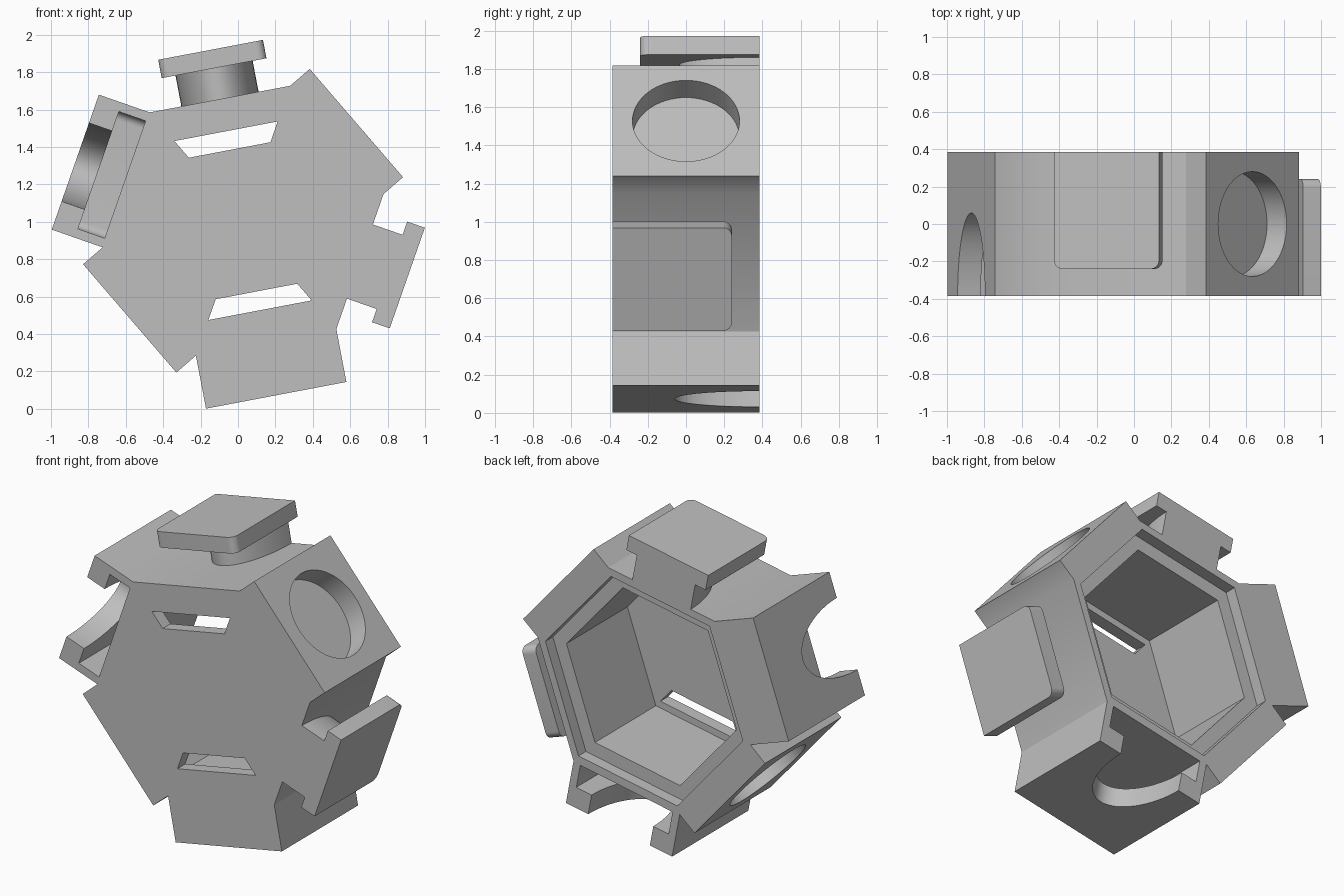
import bpy, bmesh, math
from mathutils import Vector

if "Cube" in bpy.data.objects:
    bpy.data.objects.remove(bpy.data.objects["Cube"])

CENTRE = Vector((0.027, 0, 1.006))
TILT = 100.75                 # direction of the top side, degrees
APOTHEM, HALF_SIDE = 0.662, 0.382
FACE = 0.385                  # front and back faces at -FACE and +FACE
KNOB_OUT, SOCKET_OUT, DISC_OUT = 0.93, 0.95, 0.80

grey = bpy.data.materials.new("plain grey")
grey.use_nodes = True
COLOUR = (0.52, 0.52, 0.52, 1)
grey.diffuse_color = COLOUR
grey.node_tree.nodes["Principled BSDF"].inputs["Base Color"].default_value = COLOUR


def at(side, u, y, d):
    """Point on a side: u along it, y in depth, d outward from the centre."""
    a = math.radians(TILT - 60 * side)
    n = Vector((math.cos(a), 0, math.sin(a)))
    t = Vector((math.sin(a), 0, -math.cos(a)))
    return CENTRE + n * d + t * u + Vector((0, y, 0))


def prism(name, points, vector):
    bm = bmesh.new()
    face = bm.faces.new([bm.verts.new(p) for p in points])
    ext = bmesh.ops.extrude_face_region(bm, geom=[face])
    moved = [v for v in ext["geom"] if isinstance(v, bmesh.types.BMVert)]
    bmesh.ops.translate(bm, verts=moved, vec=vector)
    bmesh.ops.recalc_face_normals(bm, faces=bm.faces)
    mesh = bpy.data.meshes.new(name)
    bm.to_mesh(mesh)
    bm.free()
    mesh.materials.append(grey)
    obj = bpy.data.objects.new(name, mesh)
    bpy.context.collection.objects.link(obj)
    return obj


def side_prism(name, side, plan, d0, d1):
    points = [at(side, u, y, d0) for u, y in plan]
    return prism(name, points, at(side, 0, 0, d1) - at(side, 0, 0, d0))


def hexagon(apothem, y):
    return [at(s, -apothem * math.tan(math.pi / 6), y, apothem) for s in range(6)]


def half_ellipse(r, facing, extra=0.0):
    """Plan of a stem twice as long as wide, starting at the open face."""
    arc = [math.pi * i / 32 for i in range(33)]
    pts = [(r * math.cos(a), facing * (FACE - 2 * r * math.sin(a))) for a in arc]
    if extra:
        pts += [(-r, facing * (FACE + extra)), (r, facing * (FACE + extra))]
    return pts


def rounded_plate(half, length, r, facing, extra=0.0):
    """Rectangle from the open face with two rounded corners at the closed end."""
    end = FACE - length
    pts = [(half, facing * (FACE + extra))]
    for sx, first in ((1, 0), (-1, 90)):
        for i in range(9):
            a = math.radians(first + i * 90 / 8)
            pts.append((sx * (half - r) + r * math.cos(a),
                        facing * (end + r - r * math.sin(a))))
    return pts + [(-half, facing * (FACE + extra))]


def smooth(obj):
    bpy.ops.object.select_all(action="DESELECT")
    obj.select_set(True)
    bpy.context.view_layer.objects.active = obj
    bpy.ops.object.shade_smooth_by_angle(angle=math.radians(30))


# Sides clockwise from the top: side number -> facing of its open end
KNOBS = {0: 1, 2: -1}
SOCKETS = {3: 1, 5: -1}
DISCS = (1, 4)

# Body outline with a raised block on each socket and disc side
outline = []
for s in range(6):
    outline.append(at(s, -HALF_SIDE, -FACE, APOTHEM))
    if s not in KNOBS:
        out = SOCKET_OUT if s in SOCKETS else DISC_OUT
        outline += [at(s, u, -FACE, out) for u in (-HALF_SIDE, HALF_SIDE)]
body = prism("hexagonal_body", outline, Vector((0, 2 * FACE, 0)))

# Hollow interior, with a rebate round the open back
cutters = [prism("cavity_cutter", hexagon(0.53, -FACE + 0.08), Vector((0, 1, 0))),
           prism("rebate_cutter", hexagon(0.615, FACE - 0.075), Vector((0, 0.2, 0)))]

# Slots through the front face
for s in (0, 3):
    pts = [at(s, u, -FACE - 0.05, d) for u, d in
           ((-0.281, 0.487), (0.281, 0.487), (0.222, 0.385), (-0.222, 0.385))]
    cutters.append(prism("slot_cutter", pts, Vector((0, 0.2, 0))))

# Round recesses
for s in DISCS:
    circle = [(0.28 * math.cos(a), 0.28 * math.sin(a))
              for a in (math.tau * i / 64 for i in range(64))]
    cutters.append(side_prism("recess_cutter", s, circle, APOTHEM, DISC_OUT + 0.05))

# T-shaped sockets
for s, facing in SOCKETS.items():
    cutters.append(side_prism("channel_cutter", s,
                              rounded_plate(0.332, 0.66, 0.045, facing, 0.05), 0.668, 0.819))
    cutters.append(side_prism("neck_cutter", s,
                              half_ellipse(0.222, facing, 0.05), 0.75, SOCKET_OUT + 0.05))

bpy.context.view_layer.objects.active = body
for cutter in cutters:
    mod = body.modifiers.new("cut", "BOOLEAN")
    mod.operation, mod.solver, mod.object = "DIFFERENCE", "EXACT", cutter
    bpy.ops.object.modifier_apply(modifier=mod.name)
    bpy.data.objects.remove(cutter)
smooth(body)

# T-shaped knobs: oval stem and flat plate
for s, facing in KNOBS.items():
    label = "top" if s == 0 else "left"
    smooth(side_prism(label + "_knob_stem", s, half_ellipse(0.21, facing), 0.65, 0.84))
    smooth(side_prism(label + "_knob_plate", s,
                      rounded_plate(0.285, 0.625, 0.045, facing), 0.83, KNOB_OUT))
